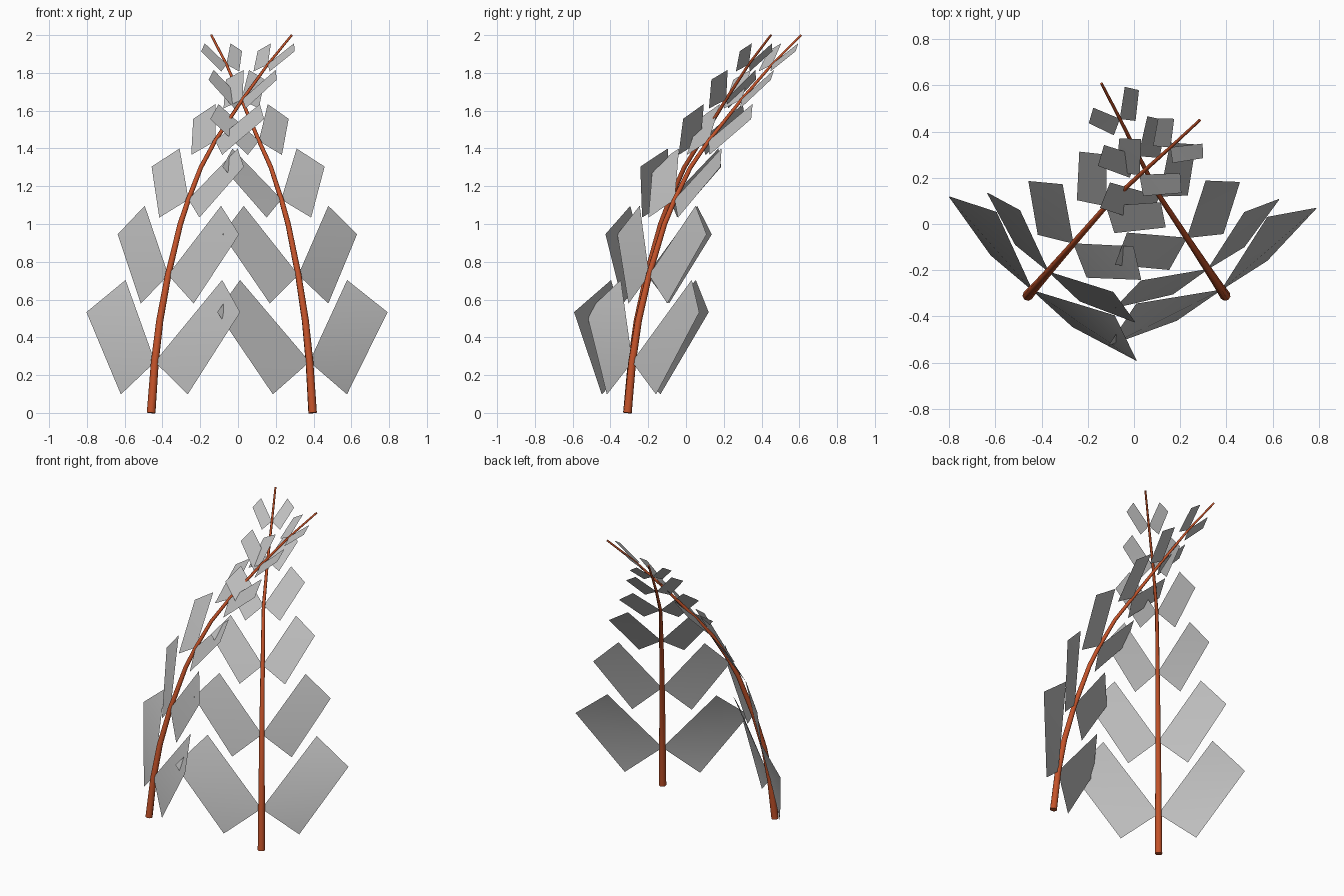
import bpy
from math import cos, sin, radians
from mathutils import Vector

cube = bpy.data.objects.get("Cube")
if cube:
    bpy.data.objects.remove(cube)


def material(name, colour):
    mat = bpy.data.materials.new(name)
    mat.use_nodes = True
    mat.diffuse_color = (*colour, 1)
    mat.node_tree.nodes["Principled BSDF"].inputs["Base Color"].default_value = (*colour, 1)
    return mat


rust = material("rust stem", (0.55, 0.085, 0.022))
grey = material("leaf grey", (0.52, 0.52, 0.52))

# Stem profile: lean, height, sideways curl
PROFILE = [(0, 0, 0), (.03, .27, 0), (.07, .49, 0), (.137, .73, 0), (.235, 1, 0),
           (.3, 1.13, 0), (.4, 1.3, 0), (.515, 1.44, 0), (.712, 1.66, .02),
           (.89, 1.845, .042), (1.062, 2, .06)]

# Leaf corners: sideways and along the stem
CORNERS = [(0, 0), (.235, -.17), (.54, .27), (.34, .45)]

# Profile point, size and lift of the lower, outer and upper corner of each pair
PAIRS = [(1, 1, (.02, .03, .09)), (3, .79, (.05, .015, 0)),
         (5, .6, (-.03, -.03, .02)), (7, .46, (0, 0, 0)),
         (8, .33, (-.03, -.08, -.05)), (9, .24, (-.02, -.04, -.03))]


def add_object(name, data, mat):
    data.materials.append(mat)
    obj = bpy.data.objects.new(name, data)
    bpy.context.collection.objects.link(obj)
    return obj


def make_stem(name, points):
    curve = bpy.data.curves.new(name, "CURVE")
    curve.dimensions = "3D"
    curve.bevel_depth = .023
    curve.bevel_resolution = 2
    curve.use_fill_caps = True
    spline = curve.splines.new("POLY")
    spline.points.add(len(points) - 1)
    for point, co in zip(spline.points, points):
        point.co = (*co, 1)
        point.radius = 1 - .37 * co.z
    spline.use_smooth = True
    add_object(name, curve, rust)


def make_leaf(name, node, axes, size, stretch, lifts, side):
    across, along, off = axes
    verts = [node + size * (side * a * across + stretch * t * along + n * off)
             for (a, t), n in zip(CORNERS, (0, *lifts))]
    mesh = bpy.data.meshes.new(name)
    # Two triangles folded along the diagonal
    faces = [(0, 1, 2), (0, 2, 3)]
    if side < 0:
        faces = [face[::-1] for face in faces]
    mesh.from_pydata(verts, [], faces)
    mesh.shade_smooth()
    leaf = add_object(name, mesh, grey)
    # Thin sheet with a front and a back
    sheet = leaf.modifiers.new("sheet", "SOLIDIFY")
    sheet.thickness = .002
    sheet.offset = 0
    sheet.use_rim = False


def make_branch(label, base, heading):
    lean = Vector((cos(radians(heading)), sin(radians(heading)), 0))
    up = Vector((0, 0, 1))
    across = lean.cross(up)
    points = [base + d * lean + z * up + w * across for d, z, w in PROFILE]
    make_stem(label + "_stem", points)
    for row, (i, size, lifts) in enumerate(PAIRS):
        along = (points[i + 1] - points[i - 1]).normalized()
        off = along.cross(across)
        if off.dot(lean) < 0:
            off.negate()
        for side, word in ((1, "right"), (-1, "left")):
            make_leaf(f"{label}_leaf_{word}_{row + 1}", points[i],
                      (across, along, off), size, 1 + .08 * row, lifts, side)


make_branch("left", Vector((.395, -.31, 0)), 123.5)
make_branch("right", Vector((-.46, -.31, 0)), 48.8)
